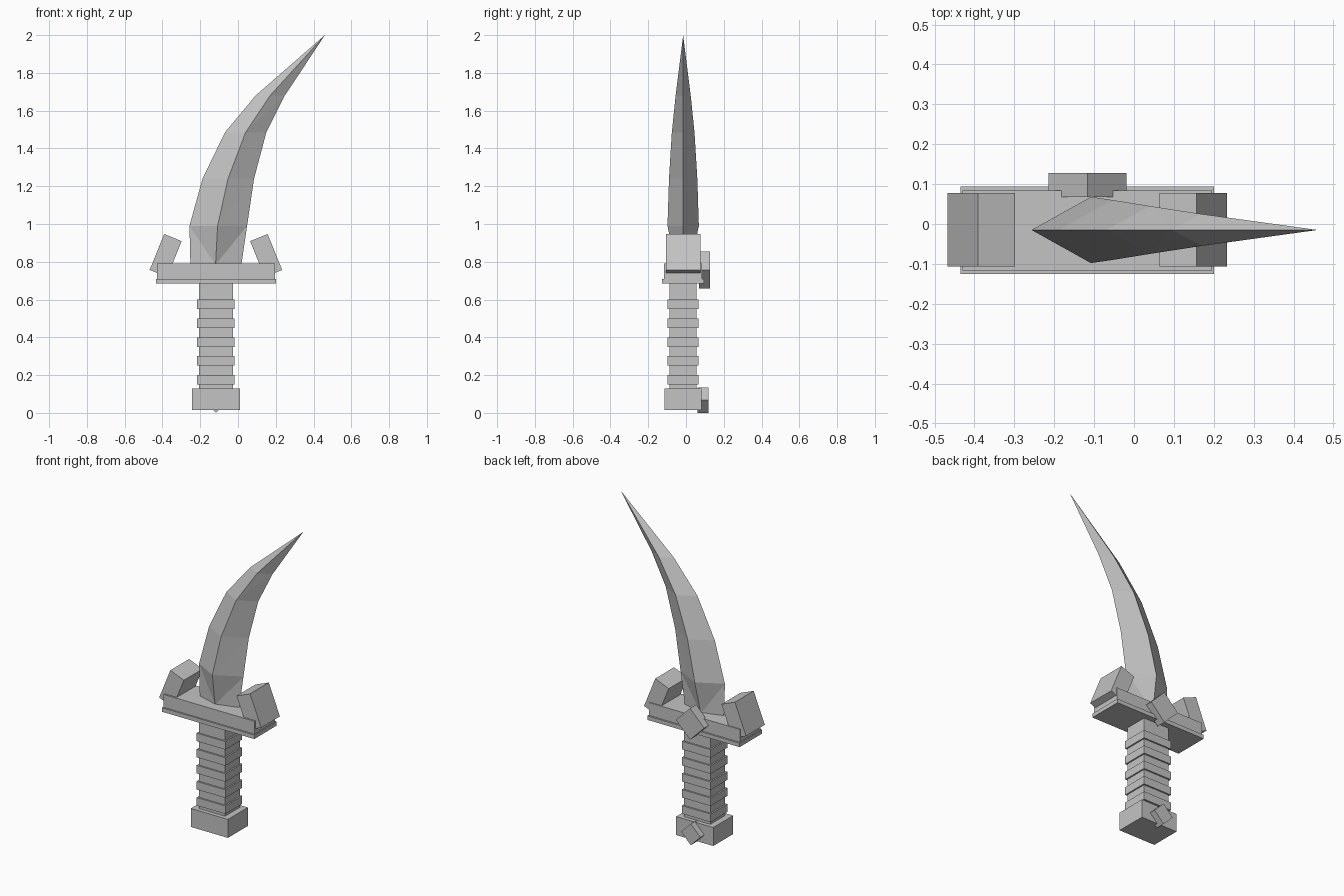
import bpy
import bmesh
from math import radians
from mathutils import Matrix

cube = bpy.data.objects.get("Cube")
if cube:
    bpy.data.objects.remove(cube, do_unlink=True)

# One plain grey for the whole dagger
grey = bpy.data.materials.new("plain grey")
grey.use_nodes = True
colour = (0.55, 0.55, 0.55, 1)
grey.diffuse_color = colour
grey.node_tree.nodes["Principled BSDF"].inputs["Base Color"].default_value = colour

MID_X, MID_Y = -0.117, -0.016


def finish(name, bm):
    bmesh.ops.recalc_face_normals(bm, faces=bm.faces)
    mesh = bpy.data.meshes.new(name)
    bm.to_mesh(mesh)
    bm.free()
    mesh.materials.append(grey)
    obj = bpy.data.objects.new(name, mesh)
    bpy.context.collection.objects.link(obj)
    return obj


def box(name, centre, size, tilt=0):
    """Box turned about the y axis by tilt degrees."""
    bm = bmesh.new()
    matrix = (Matrix.Translation(centre) @ Matrix.Rotation(radians(tilt), 4, 'Y')
              @ Matrix.Diagonal((*size, 1)))
    bmesh.ops.create_cube(bm, size=1, matrix=matrix)
    return finish(name, bm)


def upright(name, width, depth, low, high):
    """Box on the handle axis between two heights."""
    return box(name, (MID_X, MID_Y, (low + high) / 2), (width, depth, high - low))


# Handle
upright("pommel", 0.255, 0.195, 0.015, 0.13)
upright("grip", 0.18, 0.145, 0.12, 0.69)
for i in range(5):
    low = 0.15 + 0.1 * i
    upright(f"grip_ring_{i + 1}", 0.198, 0.165, low, low + 0.05)

# Guard with two leaning horns
upright("guard_base", 0.635, 0.22, 0.685, 0.71)
upright("guard", 0.625, 0.2, 0.71, 0.79)
for name, side in (("right_horn", -1), ("left_horn", 1)):
    box(name, (MID_X + side * 0.266, -0.014, 0.833), (0.1, 0.184, 0.205), -side * 22)

# Diamond studs on the back
box("guard_stud", (MID_X, 0.098, 0.757), (0.138, 0.06, 0.138), 45)
box("pommel_stud", (MID_X, 0.09, 0.067), (0.094, 0.06, 0.094), 45)

# Curved blade: each ring has outer edge x, ridge x, inner edge x, height, half thickness
rings = [
    (-0.252, -0.119, 0.018, 0.785, 0.04),
    (-0.257, -0.108, 0.048, 0.99, 0.083),
    (-0.188, -0.053, 0.085, 1.24, 0.075),
    (-0.069, 0.04, 0.15, 1.485, 0.06),
    (0.093, 0.17, 0.248, 1.68, 0.04),
]
bm = bmesh.new()
loops = []
for outer, ridge, inner, z, half in rings:
    points = ((outer, 0), (ridge, -half), (inner, 0), (ridge, half))
    loops.append([bm.verts.new((x, y - 0.015, z)) for x, y in points])
tip = bm.verts.new((0.46, -0.015, 2))
bm.faces.new(loops[0])
for a, b in zip(loops, loops[1:]):
    for i in range(4):
        j = (i + 1) % 4
        # Split every facet from the upper edge corner to the lower ridge corner
        if i % 2 == 0:
            bm.faces.new((a[i], a[j], b[i]))
            bm.faces.new((a[j], b[j], b[i]))
        else:
            bm.faces.new((a[i], a[j], b[j]))
            bm.faces.new((a[i], b[j], b[i]))
for i in range(4):
    bm.faces.new((loops[-1][i], loops[-1][(i + 1) % 4], tip))
finish("blade", bm)
